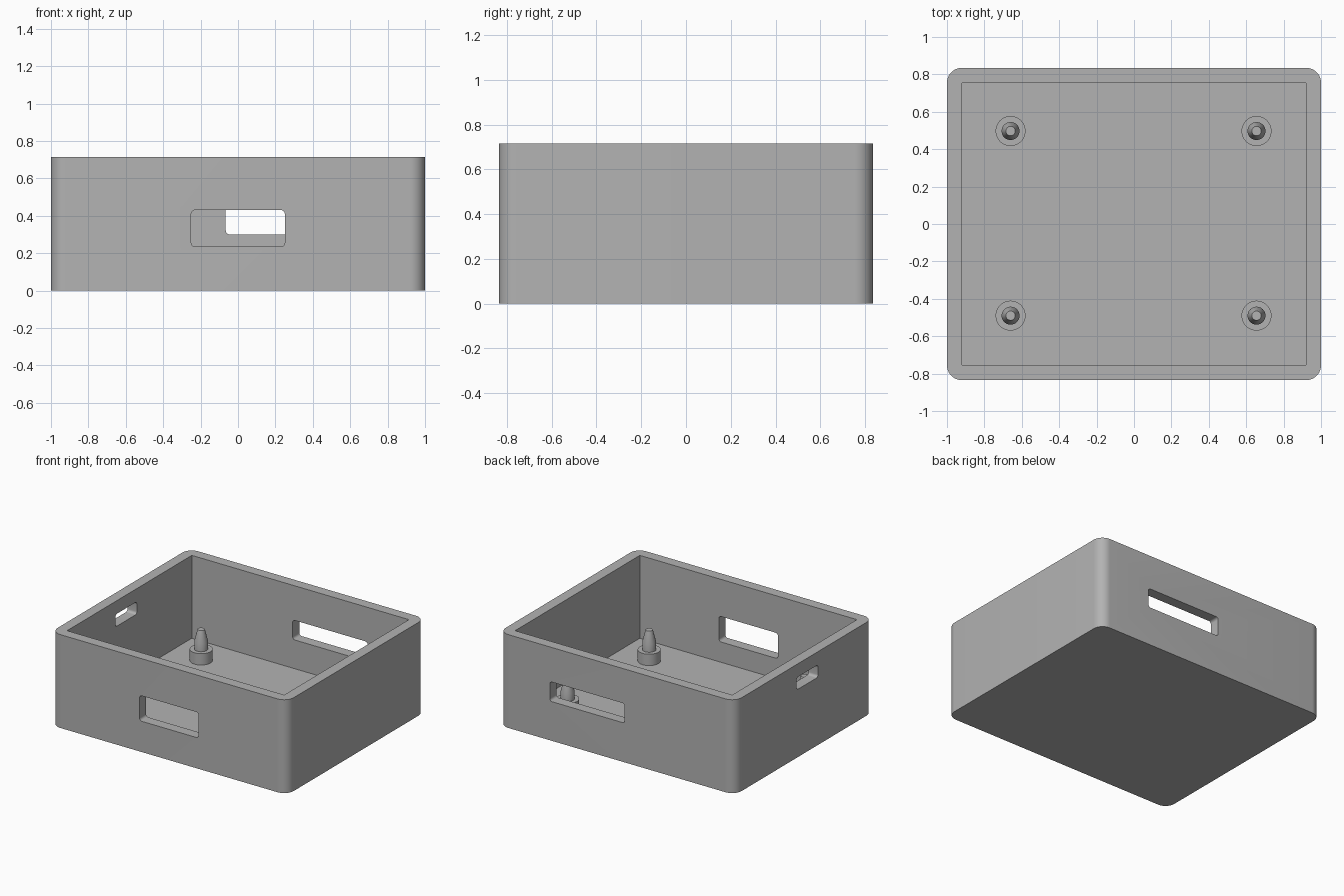
import bpy, bmesh
from math import sin, cos, pi, radians
from mathutils import Matrix, Vector

old = bpy.data.objects.get("Cube")
if old:
    bpy.data.objects.remove(old, do_unlink=True)

grey = bpy.data.materials.new("plain_grey")
grey.use_nodes = True
colour = (0.45, 0.45, 0.45, 1)
grey.diffuse_color = colour
grey.node_tree.nodes["Principled BSDF"].inputs["Base Color"].default_value = colour


def make_object(name, bm):
    bmesh.ops.recalc_face_normals(bm, faces=bm.faces)
    mesh = bpy.data.meshes.new(name)
    bm.to_mesh(mesh)
    bm.free()
    mesh.materials.append(grey)
    obj = bpy.data.objects.new(name, mesh)
    bpy.context.collection.objects.link(obj)
    return obj


def rounded_prism(name, width, depth, height, radius, matrix, steps=10):
    """Rounded rectangle extruded along its local z, centred on the origin."""
    bm = bmesh.new()
    verts = []
    for i, (sx, sy) in enumerate([(1, 1), (-1, 1), (-1, -1), (1, -1)]):
        for k in range(steps + 1 if radius else 1):
            a = (i + k / steps) * pi / 2
            p = Vector((sx * (width / 2 - radius) + radius * cos(a),
                        sy * (depth / 2 - radius) + radius * sin(a), -height / 2))
            verts.append(bm.verts.new(p))
    face = bm.faces.new(verts)
    extruded = bmesh.ops.extrude_face_region(bm, geom=[face])
    top = [v for v in extruded["geom"] if isinstance(v, bmesh.types.BMVert)]
    bmesh.ops.translate(bm, verts=top, vec=(0, 0, height))
    bmesh.ops.transform(bm, matrix=matrix, verts=bm.verts)
    return make_object(name, bm)


def cut(target, cutter):
    mod = target.modifiers.new("cut", "BOOLEAN")
    mod.operation = "DIFFERENCE"
    mod.solver = "EXACT"
    mod.object = cutter
    bpy.context.view_layer.objects.active = target
    bpy.ops.object.modifier_apply(modifier=mod.name)
    bpy.data.objects.remove(cutter, do_unlink=True)


def smooth(obj):
    bpy.ops.object.select_all(action="DESELECT")
    obj.select_set(True)
    bpy.context.view_layer.objects.active = obj
    bpy.ops.object.shade_smooth_by_angle(angle=radians(30))


# Open tray with rounded outer corners and a square-cornered cavity
length, depth, height, wall = 2.0, 1.67, 0.715, 0.08
tray = rounded_prism("tray", length, depth, height, 0.08,
                     Matrix.Translation((0, 0, height / 2)))
cut(tray, rounded_prism("cavity", length - 2 * wall, depth - 2 * wall, height, 0,
                        Matrix.Translation((0, 0, wall + height / 2))))

# Rounded slots through the front, back and one end wall
facing_y = Matrix.Rotation(pi / 2, 4, "X")
facing_x = Matrix.Rotation(pi / 2, 4, "Z") @ facing_y
for centre, size, turn in [
    ((0, -0.8, 0.333), (0.5, 0.195), facing_y),
    ((0.252, 0.8, 0.375), (0.635, 0.15), facing_y),
    ((-0.96, -0.04, 0.567), (0.26, 0.095), facing_x),
]:
    cut(tray, rounded_prism("slot", *size, 0.3, 0.02,
                            Matrix.Translation(centre) @ turn, 6))
smooth(tray)

# Four mounting posts: wide base, locating pin and tapered tip
profile = [(0.08, wall - 0.01), (0.08, 0.167), (0.048, 0.167), (0.048, 0.228), (0.025, 0.318)]
sides = 40
for side, x in (("right", -0.66), ("left", 0.655)):
    for end, y in (("front", -0.49), ("back", 0.497)):
        bm = bmesh.new()
        rings = [[bm.verts.new((x + r * cos(2 * pi * i / sides),
                                y + r * sin(2 * pi * i / sides), z))
                  for i in range(sides)] for r, z in profile]
        for low, high in zip(rings, rings[1:]):
            for i in range(sides):
                j = (i + 1) % sides
                bm.faces.new((low[i], low[j], high[j], high[i]))
        bm.faces.new(rings[0][::-1])
        bm.faces.new(rings[-1])
        smooth(make_object(f"{end}_{side}_post", bm))
